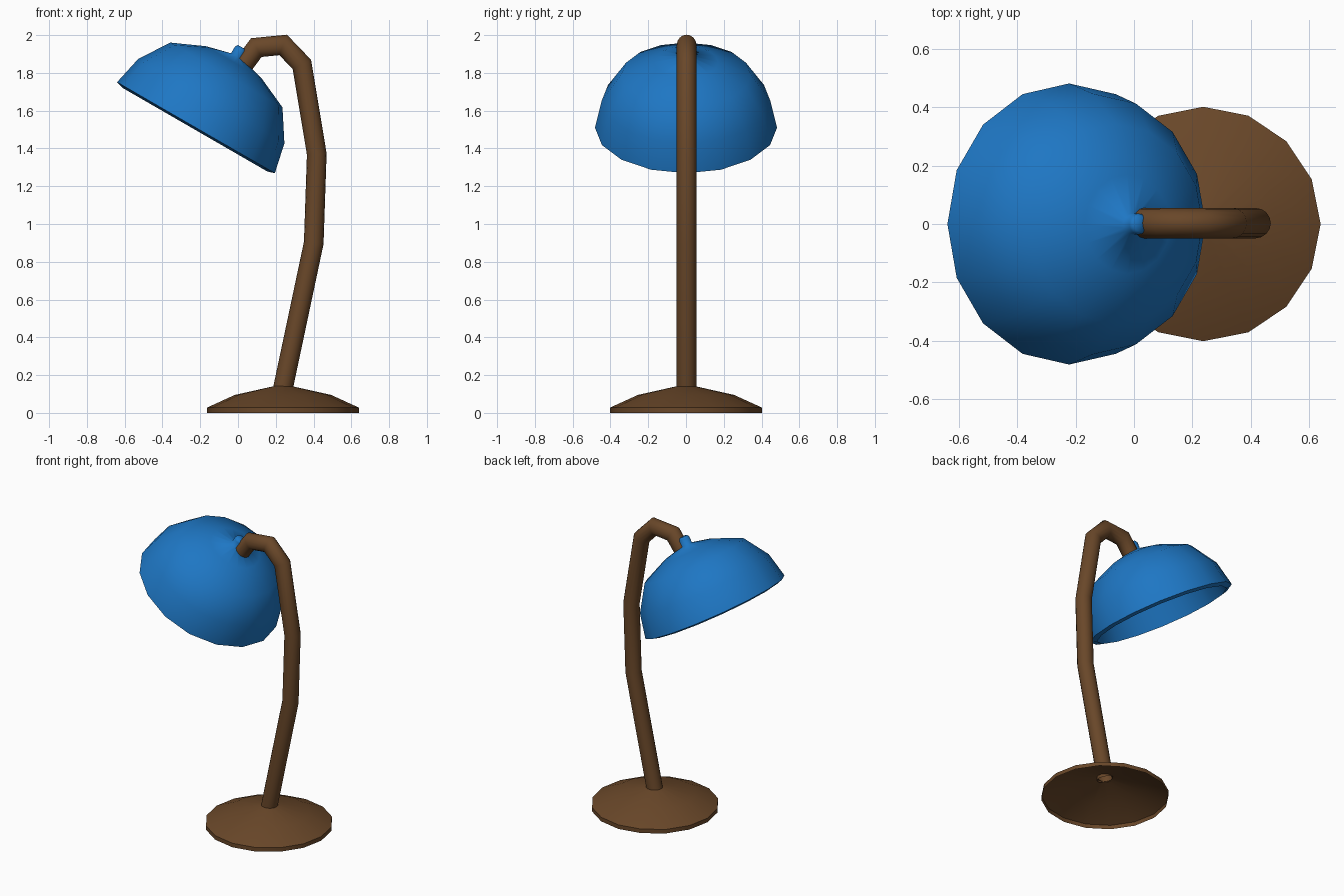
import bpy, bmesh, math
from mathutils import Matrix, Vector

if "Cube" in bpy.data.objects:
    bpy.data.objects.remove(bpy.data.objects["Cube"])

SIDES = 16


def material(name, rgb):
    m = bpy.data.materials.new(name)
    m.diffuse_color = (*rgb, 1)
    m.use_nodes = True
    m.node_tree.nodes["Principled BSDF"].inputs["Base Color"].default_value = m.diffuse_color
    return m


blue = material("blue", (0.013, 0.183, 0.550))
brown = material("brown", (0.141, 0.063, 0.022))


def finish(name, rings, mat, caps, angle):
    """Skin a list of vertex rings into one smooth-shaded object."""
    bm = bmesh.new()
    loops = [[bm.verts.new(p) for p in ring] for ring in rings]
    for lo, hi in zip(loops, loops[1:]):
        for i in range(SIDES):
            k = (i + 1) % SIDES
            bm.faces.new((lo[i], lo[k], hi[k], hi[i]))
    if caps[0]:
        bm.faces.new(loops[0][::-1])
    if caps[1]:
        bm.faces.new(loops[-1])
    mesh = bpy.data.meshes.new(name)
    bm.to_mesh(mesh)
    bm.free()
    mesh.materials.append(mat)
    ob = bpy.data.objects.new(name, mesh)
    bpy.context.collection.objects.link(ob)
    bpy.ops.object.select_all(action='DESELECT')
    ob.select_set(True)
    bpy.context.view_layer.objects.active = ob
    bpy.ops.object.shade_smooth_by_angle(angle=math.radians(angle))
    return ob


def lathe(name, profile, matrix, mat, caps, angle):
    turn = [math.tau * i / SIDES for i in range(SIDES)]
    rings = [[matrix @ Vector((r * math.cos(a), r * math.sin(a), z)) for a in turn]
             for r, z in profile]
    return finish(name, rings, mat, caps, angle)


def tube(name, path, radius, mat):
    """Round tube along a path in the xz plane, with mitred bends, open at the foot."""
    pts = [Vector((x, 0.003, z)) for x, z in path]
    side = Vector((0, 1, 0))
    rings = []
    for i, p in enumerate(pts):
        d_in = (p - pts[i - 1]).normalized() if i else (pts[1] - p).normalized()
        d_out = (pts[i + 1] - p).normalized() if i + 1 < len(pts) else d_in
        t = (d_in + d_out).normalized()
        n = side.cross(t) / t.dot(d_in)      # widen to keep the tube thickness
        rings.append([p + radius * (n * math.cos(a) + side * math.sin(a))
                      for a in (math.tau * k / SIDES for k in range(SIDES))])
    return finish(name, rings, mat, (False, True), 60)


# Foot: shallow hollow dish with a hole under the stem
lathe("base", [(0.402, 0), (0.402, 0.028), (0.255, 0.095), (0.045, 0.142)],
      Matrix.Translation((0.238, 0, 0)), brown, (False, False), 40)

# Bent stem reaching over to the top of the shade
tube("stem", [(0.238, 0.13), (0.401, 0.90), (0.417, 1.37), (0.338, 1.845),
              (0.239, 1.948), (0.097, 1.934), (0.027, 1.84)], 0.052, brown)

# Tilted shade: inner wall, turned-in lip, bowl and knob
tilt = Matrix.Translation((-0.2225, 0, 1.51)) @ Matrix.Rotation(math.radians(30), 4, 'Y')
lathe("shade", [(0.405, 0.150), (0.443, -0.012), (0.482, 0), (0.447, 0.162),
                (0.343, 0.322), (0.17, 0.40), (0.036, 0.434), (0.036, 0.476),
                (0.026, 0.490)],
      tilt, blue, (False, True), 77)
